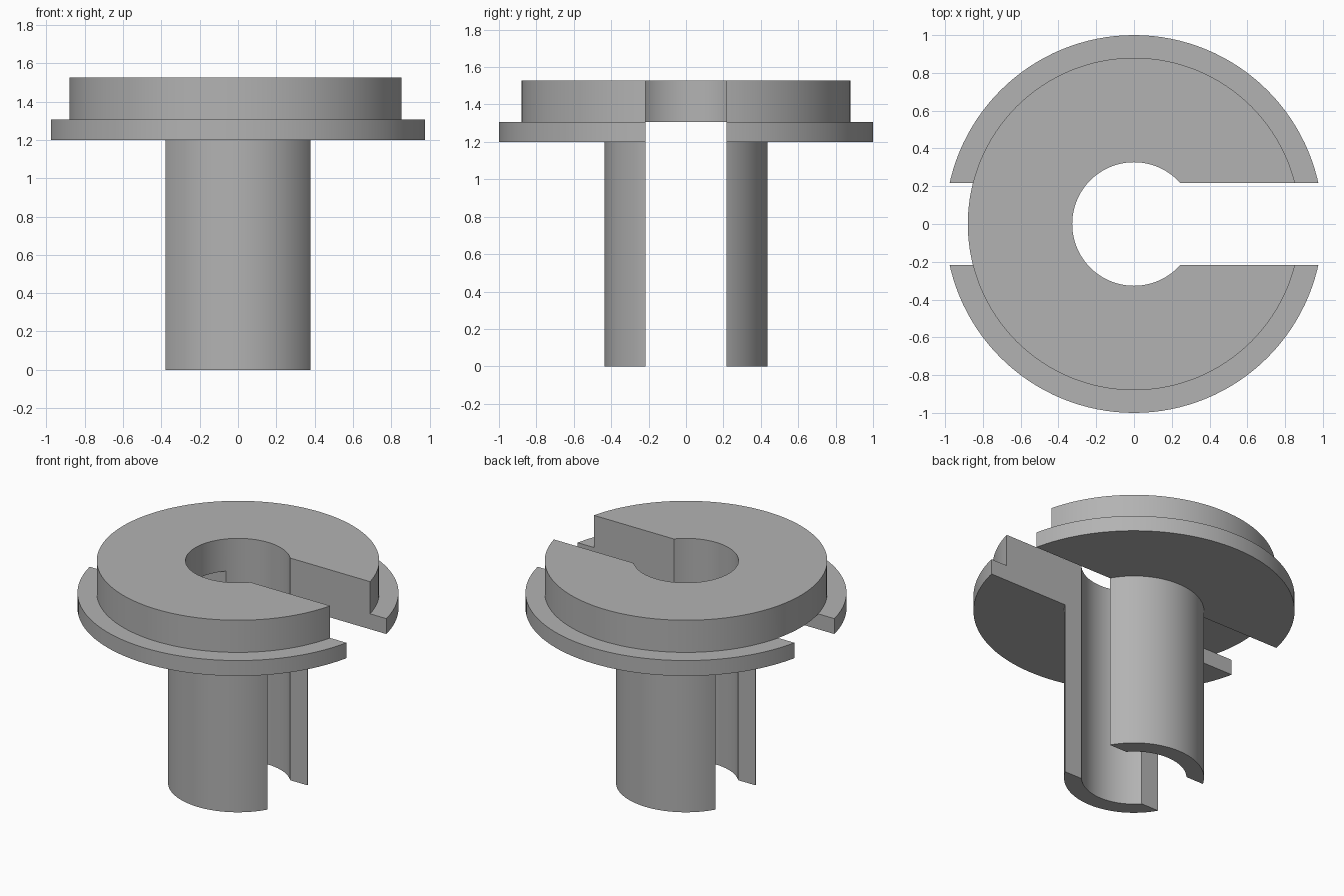
import bpy
import bmesh
from math import radians, tau
from mathutils import Matrix, Vector

default_cube = bpy.data.objects.get("Cube")
if default_cube:
    bpy.data.objects.remove(default_cube, do_unlink=True)

# Main dimensions
BORE, TUBE, CAP, FLANGE = 0.327, 0.436, 0.88, 1.0
FLANGE_BOTTOM, FLANGE_TOP, CAP_TOP = 1.2, 1.306, 1.527
SLOT = 0.217  # half width
SEGMENTS = 128

grey = bpy.data.materials.new("plain grey")
grey.use_nodes = True
colour = (0.45, 0.45, 0.45, 1)
grey.diffuse_color = colour
grey.node_tree.nodes["Principled BSDF"].inputs["Base Color"].default_value = colour


def add_object(name, bm):
    mesh = bpy.data.meshes.new(name)
    bmesh.ops.recalc_face_normals(bm, faces=bm.faces)
    bm.to_mesh(mesh)
    bm.free()
    mesh.materials.append(grey)
    obj = bpy.data.objects.new(name, mesh)
    bpy.context.collection.objects.link(obj)
    return obj


def revolve(name, profile):
    """Turn a closed radius/height profile around the z axis."""
    bm = bmesh.new()
    rings = []
    for r, z in profile:
        rings.append([bm.verts.new(Matrix.Rotation(tau * i / SEGMENTS, 3, "Z") @ Vector((r, 0, z)))
                      for i in range(SEGMENTS)])
    for a, b in zip(rings, rings[1:] + rings[:1]):
        for i in range(SEGMENTS):
            j = (i + 1) % SEGMENTS
            bm.faces.new((a[i], a[j], b[j], b[i]))
    return add_object(name, bm)


def cut_slot(obj, x0, x1, z0, z1):
    """Cut a straight slot of the common width."""
    bm = bmesh.new()
    bmesh.ops.create_cube(bm, size=1)
    bmesh.ops.scale(bm, vec=(x1 - x0, 2 * SLOT, z1 - z0), verts=bm.verts)
    bmesh.ops.translate(bm, vec=((x0 + x1) / 2, 0, (z0 + z1) / 2), verts=bm.verts)
    cutter = add_object("slot_cutter", bm)
    cutter.hide_render = True
    mod = obj.modifiers.new("slot", "BOOLEAN")
    mod.operation = "DIFFERENCE"
    mod.solver = "EXACT"
    mod.object = cutter
    bpy.ops.object.select_all(action="DESELECT")
    obj.select_set(True)
    bpy.context.view_layer.objects.active = obj
    bpy.ops.object.modifier_apply(modifier=mod.name)
    bpy.data.objects.remove(cutter, do_unlink=True)


# Turned body: tube, flange and raised cap around one bore
body = revolve("flanged_bushing", [
    (BORE, 0), (TUBE, 0), (TUBE, FLANGE_BOTTOM), (FLANGE, FLANGE_BOTTOM),
    (FLANGE, FLANGE_TOP), (CAP, FLANGE_TOP), (CAP, CAP_TOP), (BORE, CAP_TOP)])

# Full-height slot on the left, slot below the cap on the right
cut_slot(body, 0, 1.2, -0.2, CAP_TOP + 0.2)
cut_slot(body, -1.2, 0, -0.2, FLANGE_TOP)

bpy.ops.object.shade_smooth_by_angle(angle=radians(30))
